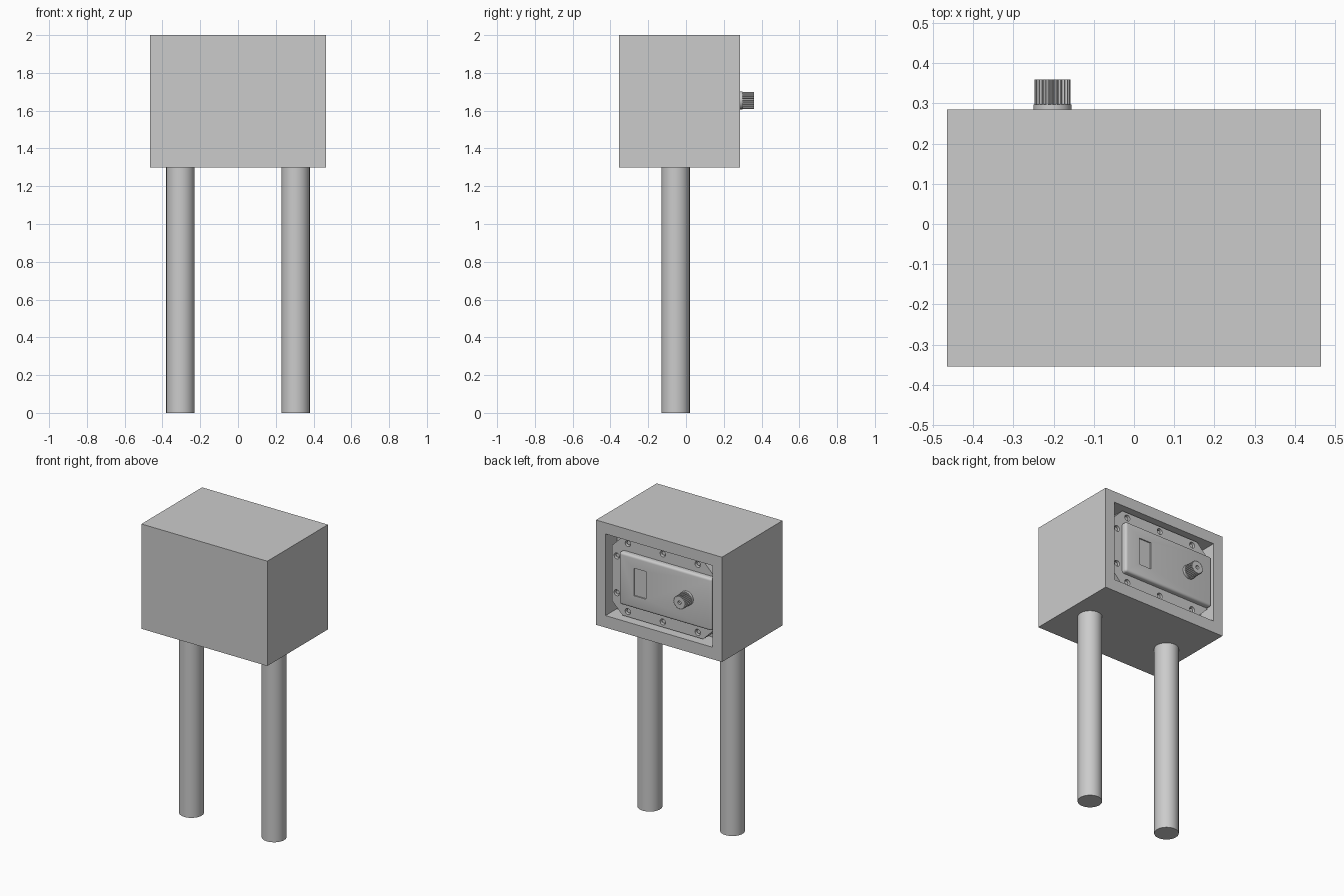
import bpy
import bmesh
from math import cos, sin, pi
from mathutils import Matrix

if "Cube" in bpy.data.objects:
    bpy.data.objects.remove(bpy.data.objects["Cube"], do_unlink=True)

grey = bpy.data.materials.new("grey_metal")
grey.use_nodes = True
COLOUR = (0.6, 0.6, 0.6, 1)
grey.diffuse_color = COLOUR
grey.node_tree.nodes["Principled BSDF"].inputs["Base Color"].default_value = COLOUR

MID_Z = 1.655          # centre height of everything on the back panel
KNOB_X = -0.203


def finish(bm, name):
    bmesh.ops.recalc_face_normals(bm, faces=bm.faces)
    mesh = bpy.data.meshes.new(name)
    bm.to_mesh(mesh)
    bm.free()
    mesh.materials.append(grey)
    obj = bpy.data.objects.new(name, mesh)
    bpy.context.collection.objects.link(obj)
    return obj


def box(name, x, y, z):
    """Box from (low, high) pairs along each axis."""
    bm = bmesh.new()
    bmesh.ops.create_cube(bm, size=1)
    size = [b - a for a, b in (x, y, z)]
    centre = [(a + b) / 2 for a, b in (x, y, z)]
    bmesh.ops.transform(bm, verts=bm.verts,
                        matrix=Matrix.Translation(centre) @ Matrix.Diagonal((*size, 1)))
    return finish(bm, name)


def prism(name, outline, y0, y1):
    """Extrude an (x, z) outline along y."""
    bm = bmesh.new()
    face = bm.faces.new([bm.verts.new((x, y0, z)) for x, z in outline])
    moved = bmesh.ops.extrude_face_region(bm, geom=[face], use_keep_orig=True)["geom"]
    bmesh.ops.translate(bm, vec=(0, y1 - y0, 0),
                        verts=[v for v in moved if isinstance(v, bmesh.types.BMVert)])
    return finish(bm, name)


def circle(x, z, r, sides):
    return [(x + r * cos(2 * pi * i / sides), z + r * sin(2 * pi * i / sides))
            for i in range(sides)]


def activate(obj):
    bpy.ops.object.select_all(action='DESELECT')
    obj.select_set(True)
    bpy.context.view_layer.objects.active = obj


def smooth(obj):
    activate(obj)
    bpy.ops.object.shade_smooth_by_angle(angle=pi / 6)


def cut(obj, cutter):
    cutter.hide_render = True
    activate(obj)
    mod = obj.modifiers.new("cut", 'BOOLEAN')
    mod.operation = 'DIFFERENCE'
    mod.solver = 'EXACT'
    mod.object = cutter
    bpy.ops.object.modifier_apply(modifier=mod.name)
    bpy.data.objects.remove(cutter, do_unlink=True)


# Housing with a recess in its back
housing = box("housing", (-0.465, 0.465), (-0.355, 0.285), (1.3, 2))
cut(housing, box("recess_cutter", (-0.395, 0.395), (0.165, 0.4), (1.38, 1.925)))

# Two round posts
for side, x in (("left", 0.305), ("right", -0.305)):
    bm = bmesh.new()
    bmesh.ops.create_cone(bm, cap_ends=True, segments=48, radius1=0.075,
                          radius2=0.075, depth=1.3,
                          matrix=Matrix.Translation((x, -0.055, 0.65)))
    smooth(finish(bm, side + "_post"))

# Mounting plate with clipped corners
HW, HH, CLIP = 0.376, 0.262, 0.078
outline = []
for sx, sz in ((1, 1), (-1, 1), (-1, -1), (1, -1)):
    pair = [(sx * HW, MID_Z + sz * (HH - CLIP)), (sx * (HW - CLIP), MID_Z + sz * HH)]
    outline += pair if sx * sz > 0 else pair[::-1]
plate = prism("mounting_plate", outline, 0.165, 0.245)

# Screw holes around the plate, each with a small screw head inside
spots = [(x, sz * 0.227) for x in (-0.258, 0, 0.258) for sz in (1, -1)]
spots += [(0.34, sz * 0.123) for sz in (1, -1)]
for i, (x, z) in enumerate(spots, 1):
    cut(plate, prism("hole_cutter", circle(x, MID_Z + z, 0.02, 20), 0.222, 0.3))
    smooth(prism(f"screw_{i}", circle(x, MID_Z + z, 0.013, 16), 0.22, 0.234))
smooth(plate)

# Raised cover with rounded front edges and a shallow label pocket
cover = box("cover", (-0.385, 0.3), (0.24, 0.28), (MID_Z - 0.175, MID_Z + 0.175))
bm = bmesh.new()
bm.from_mesh(cover.data)
rim = [e for e in bm.edges if any(v.co.y > 0.25 for v in e.verts)]
bmesh.ops.bevel(bm, geom=rim, offset=0.016, segments=4, profile=0.5, affect='EDGES')
bm.to_mesh(cover.data)
bm.free()
cut(cover, box("pocket_cutter", (0.1, 0.19), (0.272, 0.3), (1.566, 1.75)))
smooth(cover)

# Knob: collar, ribbed grip and a dimple in its end
smooth(prism("knob_collar", circle(KNOB_X, MID_Z, 0.0475, 40), 0.27, 0.298))
RIBS = 24
ribbed = []
for i in range(RIBS * 4):
    r = 0.045 if i % 4 < 2 else 0.04
    a = 2 * pi * i / (RIBS * 4)
    ribbed.append((KNOB_X + r * cos(a), MID_Z + r * sin(a)))
knob = prism("knob_grip", ribbed, 0.296, 0.36)
cut(knob, prism("dimple_cutter", circle(KNOB_X, MID_Z, 0.012, 16), 0.345, 0.4))
